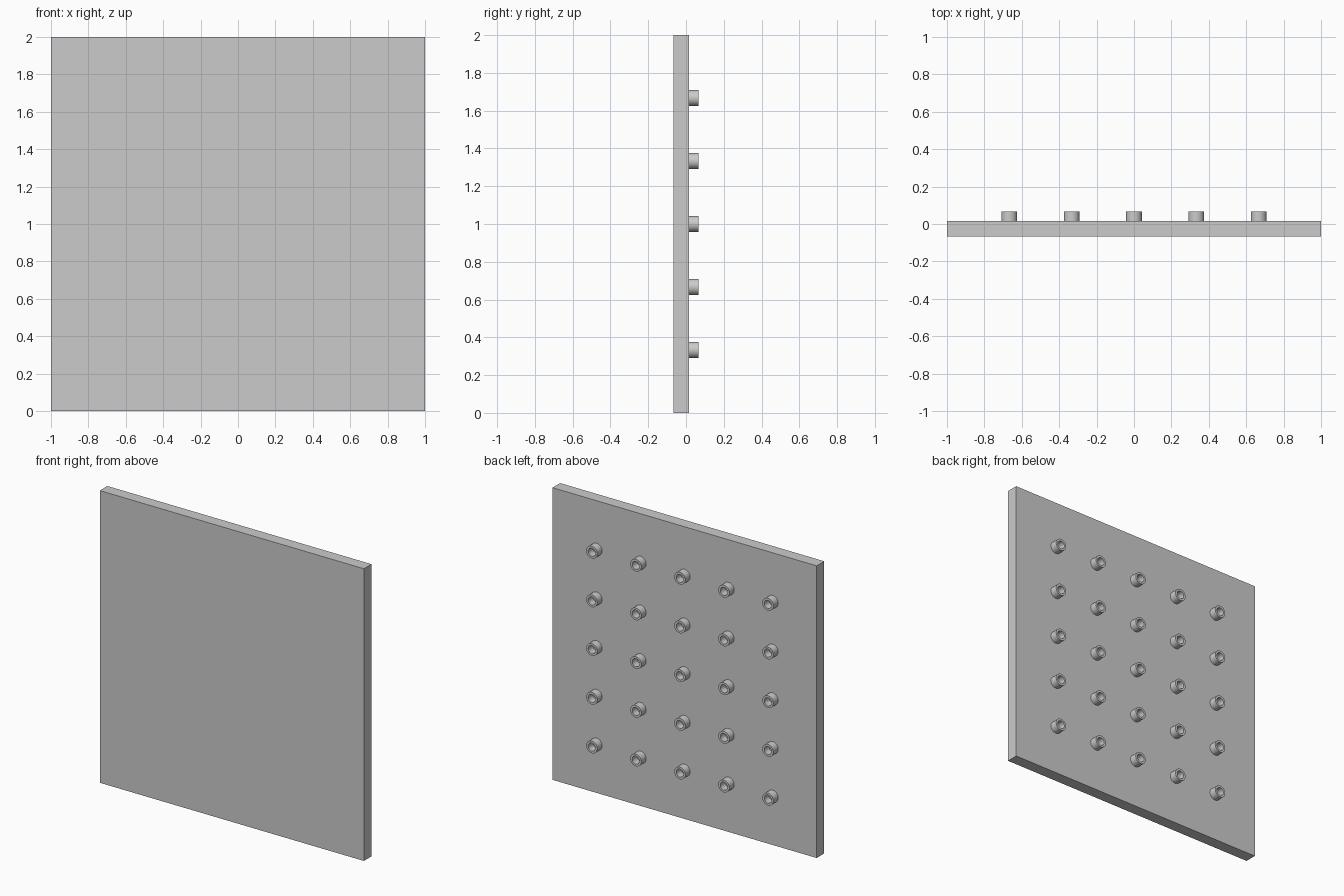
import bpy, bmesh
from math import cos, sin, pi

if "Cube" in bpy.data.objects:
    bpy.data.objects.remove(bpy.data.objects["Cube"])

FRONT, FACE, BACK = -0.067, 0.015, 0.067   # panel front, panel rear face, tube ends
PITCH, R_OUT, R_IN, SIDES = 1 / 3, 0.042, 0.027, 32


def finish(bm, name):
    bmesh.ops.recalc_face_normals(bm, faces=bm.faces)
    mesh = bpy.data.meshes.new(name)
    bm.to_mesh(mesh)
    bm.free()
    ob = bpy.data.objects.new(name, mesh)
    bpy.context.collection.objects.link(ob)
    return ob


# flat square panel
bm = bmesh.new()
bmesh.ops.create_cube(bm, size=1)
bmesh.ops.scale(bm, verts=bm.verts, vec=(2, FACE - FRONT, 2))
bmesh.ops.translate(bm, verts=bm.verts, vec=(0, (FACE + FRONT) / 2, 1))
finish(bm, "panel")


def add_tube(bm, x, z):
    # outer wall, end rim and inner bore, open where it meets the panel
    profile = [(R_OUT, FACE), (R_OUT, BACK), (R_IN, BACK), (R_IN, FACE)]
    rings = [[bm.verts.new((x + r * cos(2 * pi * i / SIDES), y,
                            z + r * sin(2 * pi * i / SIDES)))
              for i in range(SIDES)] for r, y in profile]
    for a, b in zip(rings, rings[1:] + rings[:1]):
        for i in range(SIDES):
            j = (i + 1) % SIDES
            bm.faces.new((a[i], a[j], b[j], b[i]))


# 5 x 5 grid of hollow tubes on the rear face
bm = bmesh.new()
for col in range(-2, 3):
    for row in range(-2, 3):
        add_tube(bm, col * PITCH, 1 + row * PITCH)
tubes = finish(bm, "rear_tubes")

bpy.context.view_layer.objects.active = tubes
tubes.select_set(True)
bpy.ops.object.shade_smooth_by_angle()
